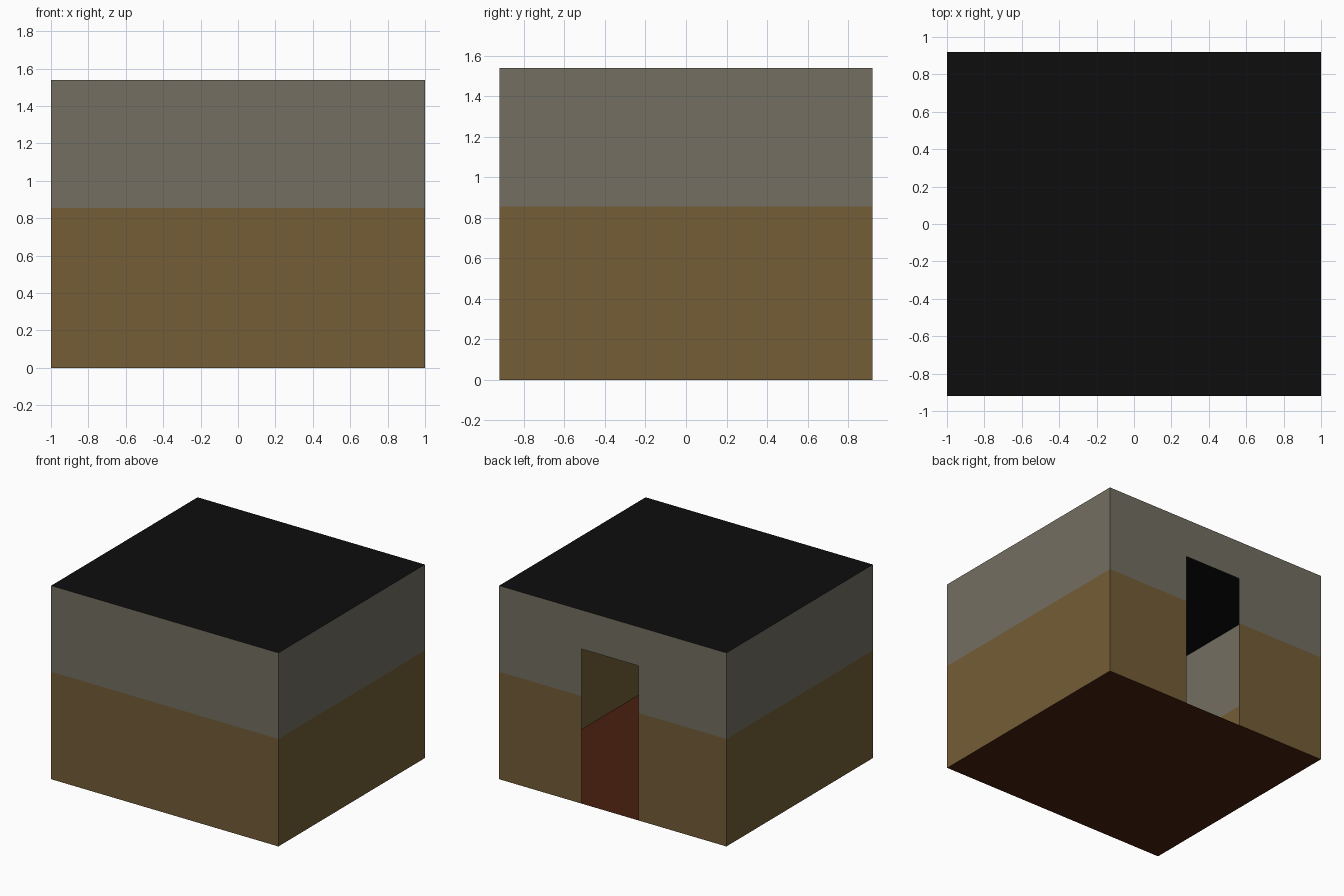
import bpy
import bmesh
from mathutils import Vector

if "Cube" in bpy.data.objects:
    bpy.data.objects.remove(bpy.data.objects["Cube"])

W, D, H = 1.0, 0.92, 1.54        # half width, half depth, height
BAND = 0.855                     # top of the lower wall colour
DOOR = (-0.225, 0.275, 1.23)     # left x, right x, top z


def srgb(r, g, b):
    def lin(c):
        c /= 255
        return c / 12.92 if c < 0.04045 else ((c + 0.055) / 1.055) ** 2.4
    return (lin(r), lin(g), lin(b), 1)


def material(name, rgb):
    m = bpy.data.materials.new(name)
    m.diffuse_color = srgb(*rgb)
    m.use_nodes = True
    m.node_tree.nodes["Principled BSDF"].inputs["Base Color"].default_value = m.diffuse_color
    return m


brown = material("lower wall brown", (115, 93, 55))
grey = material("upper wall grey", (115, 110, 97))
black = material("roof black", (13, 13, 13))
red = material("floor red brown", (73, 31, 14))


def sheet(name, us, vs, place, outward, mats, skip=None, rule=None):
    """Flat sheet cut along the us and vs lines, with cells left out by skip."""
    bm = bmesh.new()
    grid = [[bm.verts.new(place(u, v)) for v in vs] for u in us]
    for i in range(len(us) - 1):
        for j in range(len(vs) - 1):
            u, v = (us[i] + us[i + 1]) / 2, (vs[j] + vs[j + 1]) / 2
            if skip and skip(u, v):
                continue
            f = bm.faces.new((grid[i][j], grid[i + 1][j],
                              grid[i + 1][j + 1], grid[i][j + 1]))
            f.normal_update()
            if f.normal.dot(Vector(outward)) < 0:
                f.normal_flip()
            f.material_index = rule(v) if rule else 0
    bmesh.ops.delete(bm, geom=[v for v in bm.verts if not v.link_faces],
                     context='VERTS')
    me = bpy.data.meshes.new(name)
    bm.to_mesh(me)
    bm.free()
    for m in mats:
        me.materials.append(m)
    ob = bpy.data.objects.new(name, me)
    bpy.context.collection.objects.link(ob)


def wall(name, us, zs, place, outward, skip=None):
    sheet(name, us, zs, place, outward, (brown, grey), skip,
          lambda z: int(z > BAND))


# Front and side walls
wall("front_wall", (-W, W), (0, BAND, H), lambda x, z: (x, -D, z), (0, -1, 0))
for name, s in (("left_wall", -1), ("right_wall", 1)):
    wall(name, (-D, D), (0, BAND, H), lambda y, z: (s * W, y, z), (s, 0, 0))

# Back wall with the open doorway
wall("back_wall", (-W, DOOR[0], DOOR[1], W), (0, BAND, DOOR[2], H),
     lambda x, z: (x, D, z), (0, 1, 0),
     lambda x, z: DOOR[0] < x < DOOR[1] and z < DOOR[2])

# Floor and roof
sheet("floor", (-W, W), (-D, D), lambda x, y: (x, y, 0), (0, 0, -1), (red,))
sheet("roof", (-W, W), (-D, D), lambda x, y: (x, y, H), (0, 0, 1), (black,))
